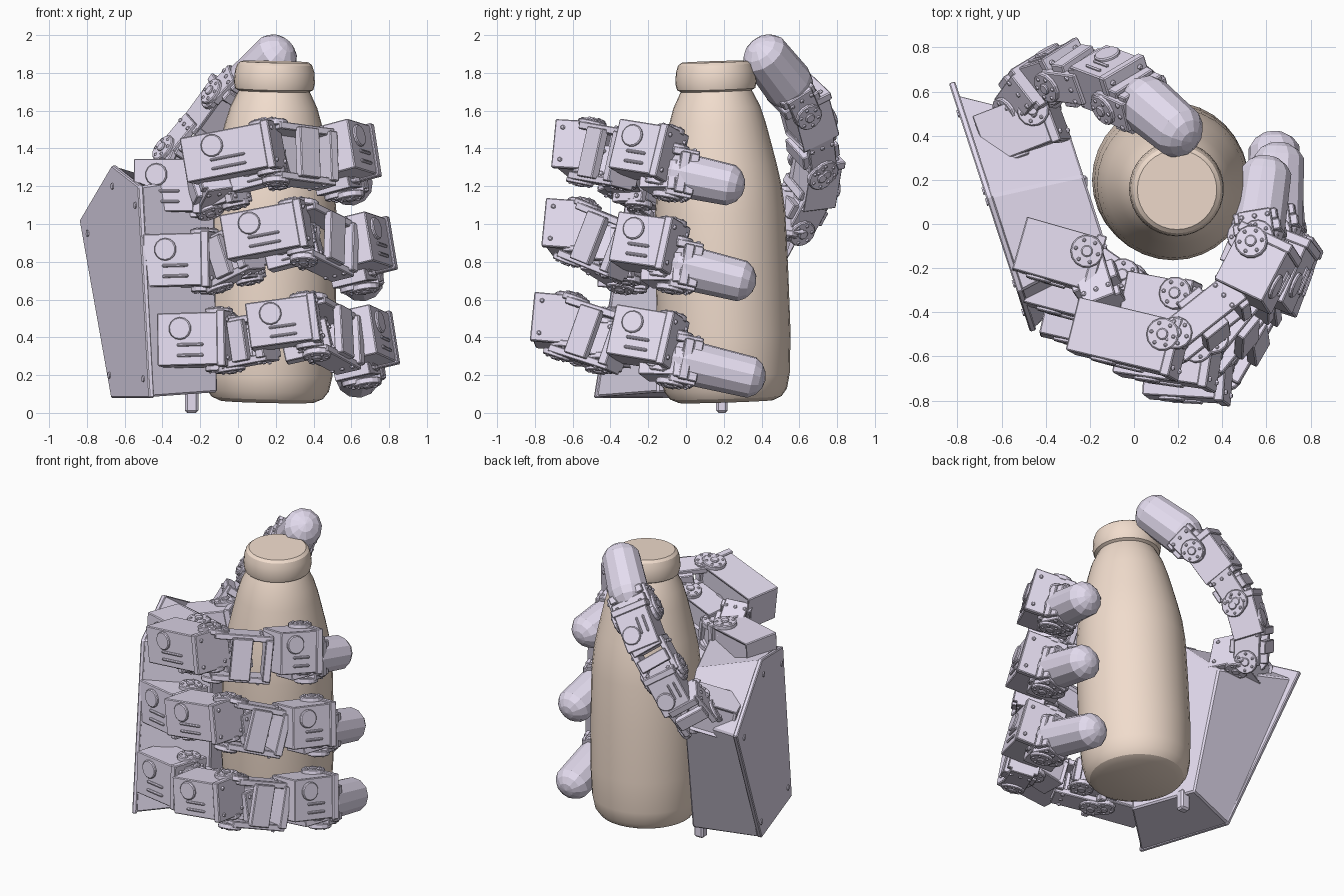
import bpy, bmesh, math
from mathutils import Matrix, Vector as V

if "Cube" in bpy.data.objects:
    bpy.data.objects.remove(bpy.data.objects["Cube"])

def material(name, col):
    m = bpy.data.materials.new(name)
    m.diffuse_color = (*col, 1)
    m.use_nodes = True
    m.node_tree.nodes["Principled BSDF"].inputs["Base Color"].default_value = m.diffuse_color
    return m

LILAC = material("lilac_plastic", (0.78, 0.72, 0.87))
TAN = material("tan_bottle", (0.88, 0.72, 0.61))

def finish(name, bm, mat, M=Matrix(), bevel=0, smooth=None):
    bmesh.ops.recalc_face_normals(bm, faces=bm.faces)
    me = bpy.data.meshes.new(name)
    bm.to_mesh(me)
    bm.free()
    ob = bpy.data.objects.new(name, me)
    bpy.context.collection.objects.link(ob)
    me.materials.append(mat)
    ob.matrix_world = M
    if bevel:
        b = ob.modifiers.new("bevel", 'BEVEL')
        b.width, b.segments, b.angle_limit = bevel, 1, math.radians(40)
    if smooth:
        bpy.context.view_layer.objects.active = ob
        ob.select_set(True)
        bpy.ops.object.shade_smooth_by_angle(angle=math.radians(smooth))
        ob.select_set(False)
    return ob

def frame(a, zref, d):
    """Local frame: X along the link, Z along the hinge axis, Y toward the bottle."""
    x = V(d).normalized()
    z = (V(zref) - x * x.dot(V(zref))).normalized()
    y = z.cross(x)
    R = Matrix((x, y, z)).transposed().to_4x4()
    return Matrix.Translation(a) @ R

def box(bm, lo, hi):
    lo, hi = V(lo), V(hi)
    M = Matrix.Translation((lo + hi) / 2) @ Matrix.Diagonal((*(hi - lo), 1))
    return bmesh.ops.create_cube(bm, size=1, matrix=M)['verts']

def disc(bm, c, r, h, axis='Z', n=14):
    R = {'Z': Matrix(), 'Y': Matrix.Rotation(math.pi / 2, 4, 'X'),
         'X': Matrix.Rotation(math.pi / 2, 4, 'Y')}[axis]
    bmesh.ops.create_cone(bm, cap_ends=True, segments=n, radius1=r, radius2=r, depth=h,
                          matrix=Matrix.Translation(c) @ R)

def horn(bm, x, y, z, s):
    """Round servo horn with a ring of bolt heads."""
    disc(bm, (x, y, z), .075, .035)
    disc(bm, (x, y, z + s * .018), .028, .02, n=8)
    for k in range(6):
        t = k * math.pi / 3
        disc(bm, (x + .052 * math.cos(t), y + .052 * math.sin(t), z + s * .018), .011, .014, n=6)

def servo(name, a, b, w, h, zref):
    """Motor housing with recessed faces, a slot, bolts and hinge horns."""
    a, b = V(a), V(b)
    L = (b - a).length
    bm = bmesh.new()
    vs = box(bm, (0, -w / 2, -h / 2), (L, w / 2, h / 2))
    faces = {f for v in vs for f in v.link_faces}
    bm.normal_update()
    front = [f for f in faces if f.normal.y > .9]
    bmesh.ops.inset_individual(bm, faces=front, thickness=.03, depth=-.015)
    # outer cover: boss and a framed slot
    disc(bm, (L * .35, -w / 2, h * .2), .06, .03, 'Y')
    for z0, z1 in ((-.34, -.28), (-.14, -.08)):
        box(bm, (L * .3, -w / 2 - .012, h * z0), (L * .7, -w / 2 + .03, h * z1))
    # end flange and bolts
    box(bm, (L - .035, -w / 2 - .01, -h / 2 - .01), (L + .01, w / 2 + .01, h / 2 + .01))
    for sy in (-1, 1):
        for sz in (-1, 1):
            disc(bm, (L + .012, sy * w * .36, sz * h * .36), .014, .02, 'X', 6)
    for s in (-1, 1):
        horn(bm, L - .06, w * .18, s * (h / 2 + .01), s)
    return finish(name, bm, LILAC, frame(a, zref, b - a), .008)

def bracket(name, a, b, w, h, zref):
    """U-shaped yoke: web plate at b, two arms back to the hinge at a."""
    a, b = V(a), V(b)
    L = (b - a).length
    bm = bmesh.new()
    box(bm, (L - .05, -w / 2, -h / 2), (L, w / 2, h / 2))
    for s in (-1, 1):
        z = s * h / 2
        box(bm, (0, -w * .38, z - .02), (L, w * .38, z + .02))
        box(bm, (L * .3, s * w * .42 - .025, -h / 2), (L * .65, s * w * .42 + .025, h / 2))
        horn(bm, .02, 0, z + s * .02, s)
        for y in (-.3, 0, .3):
            disc(bm, (L * .8, y * w, z + s * .02), .013, .02, n=6)
    return finish(name, bm, LILAC, frame(a, zref, b - a), .005)

def fingertip(name, a, b, r, zref):
    """Faceted rounded pad."""
    a, b = V(a), V(b)
    L = (b - a).length - r
    bm = bmesh.new()
    bmesh.ops.create_uvsphere(bm, u_segments=12, v_segments=8, radius=r,
                              matrix=Matrix.Rotation(math.pi / 2, 4, 'Y'))
    for v in bm.verts:
        if v.co.x > .001:
            v.co.x += L
        v.co.y *= 1.05
    return finish(name, bm, LILAC, frame(a, zref, b - a))

# ---- bottle: lathed profile, slightly tilted
profile = [(0, 0), (.25, 0), (.295, .02), (.325, .06), (.342, .14), (.353, .35), (.351, .7), (.345, 1.0),
           (.33, 1.14), (.308, 1.25), (.283, 1.36), (.257, 1.47), (.23, 1.56), (.196, 1.63), (.188, 1.645),
           (.207, 1.655), (.215, 1.69), (.21, 1.75), (.198, 1.785), (.18, 1.80), (0, 1.80)]
bm = bmesh.new()
vs = [bm.verts.new((r, 0, z)) for r, z in profile]
es = [bm.edges.new(p) for p in zip(vs, vs[1:])]
bmesh.ops.spin(bm, geom=vs + es, cent=(0, 0, 0), axis=(0, 0, 1), angle=2 * math.pi, steps=32)
bmesh.ops.remove_doubles(bm, verts=bm.verts, dist=.0005)
base, top = V((.155, .212, .06)), V((.195, .155, 1.86))
tilt = V((0, 0, 1)).rotation_difference(top - base).to_matrix().to_4x4()
finish("bottle", bm, TAN, Matrix.Translation(base) @ tilt, smooth=25)

# ---- palm: slanted housing, back plane runs through (-.84,.64) and (-.47,-.49)
def palm_pt(y, z, d):
    return V((-.84 + (.64 - y) * .327 + d * .95, y + d * .31, z))

def prism(name, back, inner, d0, d1, bevel):
    bm = bmesh.new()
    A = [bm.verts.new(palm_pt(y, z, d0)) for y, z in back]
    B = [bm.verts.new(palm_pt(y, z, d1)) for y, z in inner]
    bm.faces.new(A)
    bm.faces.new(B)
    for i in range(len(A)):
        j = (i + 1) % len(A)
        bm.faces.new((A[i], A[j], B[j], B[i]))
    finish(name, bm, LILAC, bevel=bevel)

plate = [(.64, 1.02), (.13, .08), (-.49, .08), (-.31, 1.2), (.12, 1.31)]
prism("palm_back_plate", plate, plate, 0, .03, .006)
prism("palm_body", [(.58, .99), (.13, .082), (-.48, .085), (-.31, 1.2), (.12, 1.305)],
      [(.32, .93), (.15, .10), (-.29, .11), (-.24, 1.26), (.08, 1.17)], .02, .45, .01)

# back plate screws and wrist foot
bm = bmesh.new()
for y, z in ((.5, .95), (.15, .2), (-.4, .18), (-.27, 1.1), (.1, 1.2)):
    M = Matrix.Translation(palm_pt(y, z, 0)) @ \
        V((0, 0, 1)).rotation_difference(V((.95, .31, 0))).to_matrix().to_4x4()
    bmesh.ops.create_cone(bm, cap_ends=True, segments=8, radius1=.018, radius2=.018, depth=.014, matrix=M)
finish("palm_screws", bm, LILAC)
bm = bmesh.new()
box(bm, (-.28, .16, 0), (-.21, .22, .14))
finish("palm_foot", bm, LILAC, bevel=.012)

# ---- fingers: base a/b, knuckle a/b, middle a/b, outer a/b, tip end
fingers = {
    "upper": ((-.52, -.09, 1.2), (-.17, -.19, 1.2), (-.2, -.16, 1.14), (.0, -.3, 1.2),
              (-.26, -.46, 1.33), (.2, -.57, 1.42), (.49, -.33, 1.40), (.62, -.08, 1.36), (.61, .31, 1.19)),
    "centre": ((-.47, -.24, .8), (-.13, -.33, .81), (-.15, -.22, .74), (.08, -.36, .8),
               (-.06, -.56, .92), (.36, -.62, 1.0), (.58, -.34, .91), (.70, -.06, .87), (.66, .37, .68)),
    "lower": ((-.40, -.38, .38), (-.05, -.46, .39), (-.12, -.28, .33), (.14, -.42, .38),
              (.06, -.66, .45), (.42, -.68, .50), (.60, -.36, .42), (.71, -.06, .37), (.63, .42, .17)),
}
for n, (ba, bb, ka, kb, ma, mb, da, db, tip) in fingers.items():
    ba, bb, ka, kb, ma, mb, da, db, tip = map(V, (ba, bb, ka, kb, ma, mb, da, db, tip))
    up = V((-.18, .1, 1))
    servo(n + "_finger_base", ba, bb, .25, .28, up)
    servo(n + "_finger_knuckle", ka, kb, .17, .15, up)
    bracket(n + "_finger_knuckle_yoke", bb + V((-.02, .02, -.03)),
            ma.lerp(mb, .3) + V((0, .1, -.06)), .2, .22, up)
    servo(n + "_finger_middle", ma, mb, .25, .24, up)
    # inner drive under the middle housing
    servo(n + "_finger_middle_drive", ma.lerp(mb, .5) + V((0, .2, -.13)),
          mb + V((.06, .2, -.1)), .2, .17, up)
    bracket(n + "_finger_outer_yoke", mb + V((-.02, .03, -.04)), da + V((-.02, .02, -.06)), .2, .27, up)
    up2 = V((-.15, .25, 1))
    servo(n + "_finger_outer", da, db, .25, .27, up2)
    servo(n + "_finger_outer_drive", da.lerp(db, .3) + V((-.04, .05, -.15)),
          db + V((-.05, .06, -.12)), .2, .14, up2)
    root = db + V((-.06, .06, -.10))
    bracket(n + "_finger_tip_yoke", db + V((-.04, -.02, -.08)), root + V((0, .06, -.01)), .2, .22, up2)
    fingertip(n + "_finger_tip", root, tip, .12, up2)

# ---- thumb reaching up over the bottle neck
ax = V((.64, .4, -.4))
servo("thumb_base", (-.67, .38, 1.0), (-.36, .50, 1.07), .24, .22, (-.2, 0, 1))
bracket("thumb_base_yoke", (-.50, .55, 1.0), (-.42, .66, 1.2), .22, .2, ax)
servo("thumb_lower", (-.42, .66, 1.12), (-.29, .70, 1.36), .2, .2, ax)
bracket("thumb_middle_yoke", (-.32, .68, 1.32), (-.17, .66, 1.50), .2, .2, ax)
servo("thumb_upper", (-.18, .67, 1.47), (-.02, .61, 1.69), .22, .22, ax)
bracket("thumb_tip_yoke", (-.05, .59, 1.62), (.06, .54, 1.74), .2, .23, ax)
fingertip("thumb_tip", (.06, .54, 1.74), (.26, .37, 1.955), .13, ax)
